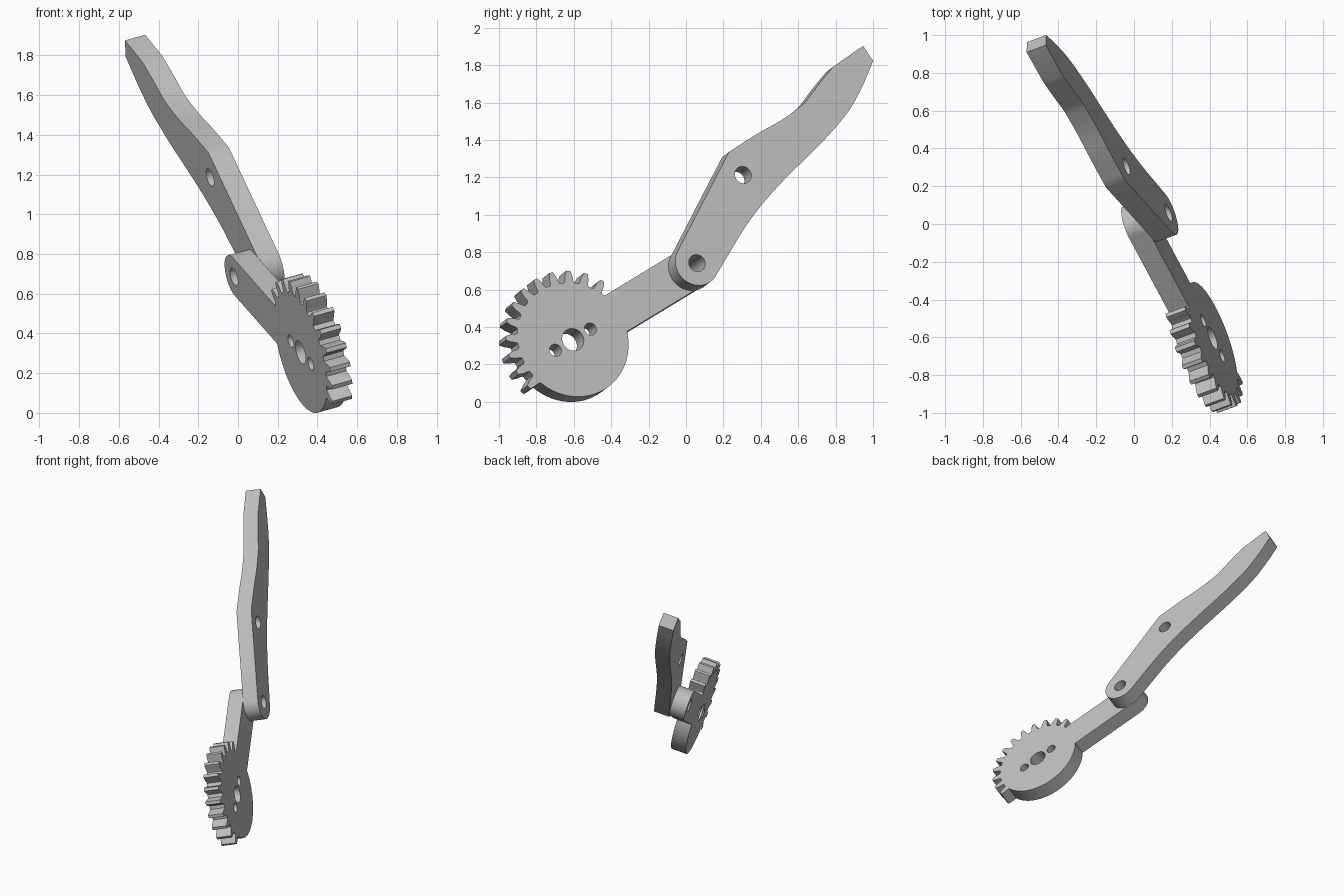
import bpy, bmesh, math
from mathutils import Matrix, Vector

cube = bpy.data.objects.get("Cube")
if cube:
    bpy.data.objects.remove(cube, do_unlink=True)

THICK = 0.112

# Plain grey metal
metal = bpy.data.materials.new("grey_metal")
metal.use_nodes = True
metal.diffuse_color = (0.52, 0.52, 0.52, 1)
for node in metal.node_tree.nodes:
    if node.type == 'BSDF_PRINCIPLED':
        node.inputs["Base Color"].default_value = metal.diffuse_color


def polar(radius, degrees, cx=0, cy=0):
    t = math.radians(degrees)
    return (cx + radius * math.cos(t), cy + radius * math.sin(t))


def arc(radius, start, end, steps, cx=0, cy=0):
    return [polar(radius, start + (end - start) * i / steps, cx, cy) for i in range(steps + 1)]


def circle(radius, cx=0, cy=0, steps=40):
    return arc(radius, 0, 360, steps, cx, cy)[:-1]


def smooth_path(points, steps=5):
    """Catmull-Rom curve through the points."""
    p = [Vector(q) for q in points]
    p = [2 * p[0] - p[1]] + p + [2 * p[-1] - p[-2]]
    out = []
    for a, b, c, d in zip(p, p[1:], p[2:], p[3:]):
        for i in range(steps):
            t = i / steps
            out.append(tuple(0.5 * (2 * b + (c - a) * t + (2 * a - 5 * b + 4 * c - d) * t * t
                                    + (3 * b - a - 3 * c + d) * t ** 3)))
    return out + [tuple(points[-1])]


def plate(name, loops, matrix):
    """Flat plate from an outline and its holes."""
    curve = bpy.data.curves.new(name, 'CURVE')
    curve.dimensions = '2D'
    curve.fill_mode = 'BOTH'
    curve.extrude = THICK / 2
    for loop in loops:
        spline = curve.splines.new('POLY')
        spline.points.add(len(loop) - 1)
        for point, (x, y) in zip(spline.points, loop):
            point.co = (x, y, 0, 1)
        spline.use_cyclic_u = True
    obj = bpy.data.objects.new(name, curve)
    bpy.context.collection.objects.link(obj)
    bpy.ops.object.select_all(action='DESELECT')
    obj.select_set(True)
    bpy.context.view_layer.objects.active = obj
    bpy.ops.object.convert(target='MESH')
    obj = bpy.context.view_layer.objects.active
    obj.name = name
    bm = bmesh.new()
    bm.from_mesh(obj.data)
    bmesh.ops.remove_doubles(bm, verts=bm.verts, dist=0.0002)
    bmesh.ops.recalc_face_normals(bm, faces=bm.faces)
    bm.to_mesh(obj.data)
    bm.free()
    obj.data.materials.clear()
    obj.data.materials.append(metal)
    bpy.ops.object.shade_smooth_by_angle(angle=math.radians(30))
    obj.matrix_world = matrix
    return obj


# Tilted frame shared by both plates, with its origin at the pivot
normal = Vector((0.909, 0.332, 0.255)).normalized()
along = (Vector((0, 1, 0)) - normal * normal.y).normalized()
up = normal.cross(along)
frame = Matrix((along, up, normal)).transposed().to_4x4()
frame.translation = (0.183, 0.059, 0.742)

# Long handle: rounded pivot end, curved lower edge, cut tip, waved upper edge
lower = smooth_path([polar(0.123, 330), (0.255, 0.196), (0.357, 0.345), (0.471, 0.483),
                     (0.584, 0.605), (0.726, 0.757), (0.856, 0.919), (0.936, 1.066),
                     (0.998, 1.216)])
upper = smooth_path([(0.771, 1.162), (0.692, 1.06), (0.618, 0.958), (0.567, 0.909),
                     (0.471, 0.833), (0.34, 0.749), (0.181, 0.634)])
handle = arc(0.123, 154, 330, 24)[:-1] + lower + [(0.941, 1.294)] + upper
plate("handle_arm", [handle, circle(0.047), circle(0.047, 0.261, 0.514)],
      frame @ Matrix.Translation((0, 0, -THICK / 2)))

# Partly toothed gear with a straight arm, the arm pointing along local x
BODY, TIP, HALF, REACH = 0.315, 0.381, 0.113, 0.806
root = math.degrees(math.asin(HALF / BODY))
gear = arc(HALF, -90, 90, 24, REACH) + [polar(BODY, root)]
for k in range(12):
    mid = 29.4 + 15 * k
    for radius, offset in ((BODY, -5.2), (0.325, -4.2), (0.352, -3.4), (TIP, -1.7),
                           (TIP, 1.7), (0.352, 3.4), (0.325, 4.2), (BODY, 5.2)):
        gear.append(polar(radius, mid + offset))
gear += arc(BODY, mid + 8, 360 - root, 40)
holes = [circle(0.0615), circle(0.034, 0.12), circle(0.034, -0.12), circle(0.047, REACH)]
turn = Matrix.Rotation(math.radians(34.56), 4, 'Z')
plate("gear_arm", [gear] + holes,
      frame @ turn @ Matrix.Translation((-REACH, 0, -1.5 * THICK)))
